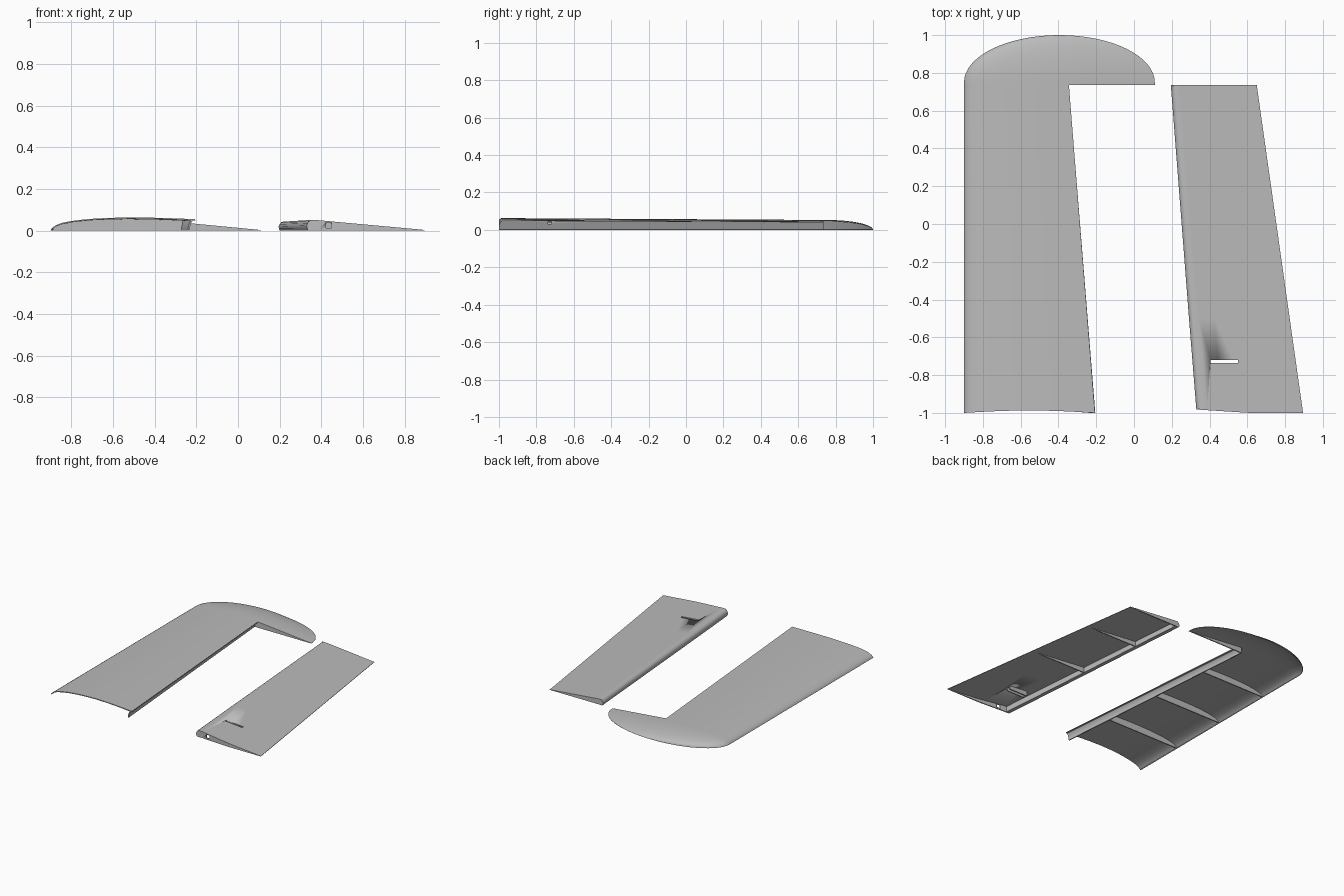
import bpy, bmesh, math

if "Cube" in bpy.data.objects:
    bpy.data.objects.remove(bpy.data.objects["Cube"])

grey = bpy.data.materials.new("plain_grey")
grey.diffuse_color = (0.5, 0.5, 0.5, 1)
grey.use_nodes = True
grey.node_tree.nodes["Principled BSDF"].inputs["Base Color"].default_value = grey.diffuse_color

SKIN = 0.006          # skin thickness
Y0, Y1 = -1.0, 0.735  # span of the straight panels
FOIL = [(0, 0), (.004, .16), (.012, .3), (.025, .45), (.045, .59), (.08, .73), (.12, .83),
        (.17, .915), (.23, .97), (.3, 1), (.38, .985), (.46, .94), (.55, .87), (1, .05)]


def lerp(a, b, y):
    return a + (b - a) * (y - Y0) / (Y1 - Y0)


def foil(t):
    for (a, p), (b, q) in zip(FOIL, FOIL[1:]):
        if t <= b:
            return p + (q - p) * (t - a) / (b - a)
    return FOIL[-1][1]


def height(y):
    return lerp(.063, .053, y)


def finish(name, bm, angle=35):
    bmesh.ops.recalc_face_normals(bm, faces=bm.faces)
    me = bpy.data.meshes.new(name)
    bm.to_mesh(me)
    bm.free()
    ob = bpy.data.objects.new(name, me)
    bpy.context.collection.objects.link(ob)
    me.materials.append(grey)
    bpy.ops.object.select_all(action='DESELECT')
    ob.select_set(True)
    bpy.context.view_layer.objects.active = ob
    bpy.ops.object.shade_smooth_by_angle(angle=math.radians(angle))
    return ob


def loft(name, sections):
    """Hollow shell from (outer, inner) point lists, one pair per span station."""
    bm = bmesh.new()
    rings = [[bm.verts.new(p) for p in o + i[::-1]] for o, i in sections]
    n = len(rings[0])
    for r, s in zip(rings, rings[1:]):
        for k in range(n):
            bm.faces.new((r[k], r[(k + 1) % n], s[(k + 1) % n], s[k]))
    for r in (rings[0], rings[-1]):
        for k in range(n // 2 - 1):
            bm.faces.new((r[k], r[k + 1], r[n - 2 - k], r[n - 1 - k]))
    return finish(name, bm)


def rib(name, y, a, b, top, thick=.008, bow=lambda x: 0, steps=14):
    """Upright plate along x whose upper edge follows the skin."""
    bm = bmesh.new()
    cols = []
    for k in range(steps + 1):
        x = a + (b - a) * k / steps
        z = max(top(x) - SKIN * .5, .002)
        ya = y + bow(x)
        cols.append([bm.verts.new(p) for p in
                     ((x, ya, .0005), (x, ya, z), (x, ya + thick, z), (x, ya + thick, .0005))])
    for c, d in zip(cols, cols[1:]):
        for k in range(4):
            bm.faces.new((c[k], c[(k + 1) % 4], d[(k + 1) % 4], d[k]))
    bm.faces.new(cols[0])
    bm.faces.new(cols[-1])
    return finish(name, bm)


def cut(target, name, lo, hi):
    """Cut a box-shaped opening."""
    bm = bmesh.new()
    bmesh.ops.create_cube(bm, size=1)
    for v in bm.verts:
        v.co = [(l + h) / 2 + c * (h - l) for l, h, c in zip(lo, hi, v.co)]
    box = finish(name, bm)
    box.hide_render = True
    box.hide_set(True)
    mod = target.modifiers.new(name, 'BOOLEAN')
    mod.operation = 'DIFFERENCE'
    mod.solver = 'EXACT'
    mod.object = box
    target.select_set(True)
    bpy.context.view_layer.objects.active = target
    bpy.ops.object.modifier_apply(modifier=name)


# ---- fixed panel: skin with a concave hinge web ----
LE = -.9


def hinge_x(y):
    return lerp(-.205, -.345, y)


def chord(y):
    return lerp(1.26, 1.01, y)


def panel_top(y):
    return lambda x: height(y) * foil((x - LE) / chord(y))


def panel_section(y):
    bow = .013 if y == Y0 else 0
    xh, h = hinge_x(y), height(y)
    outer, inner = [], []
    for t, f in FOIL[:-1]:
        x = LE + t * chord(y)
        yy = y + bow * math.sin(math.pi * t / .55)
        outer.append((x, yy, h * f))
        inner.append((min(max(x, LE + .004), xh - .022), yy, max(h * f - SKIN, 0)))
    zt = h * .87 - SKIN
    # lip, then the cove running down to the base
    for dx, k in ((0, 1), (.012, .99), (.021, .7), (.026, .35), (.027, 0)):
        outer.append((xh - dx, y, zt * k))
        inner.append((xh - max(dx + .008, .022), y, zt * min(k, .98)))
    return outer, inner


loft("fixed_panel", [panel_section(y) for y in (Y0, -.5, 0, .4, Y1)])
for i, y in enumerate((-.6, -.13, .35)):
    rib(f"panel_rib_{i + 1}", y, LE + .012, hinge_x(y) - .028, panel_top(y))


# ---- rounded tip that wraps behind the hinge line ----
def tip_section(y, s):
    c, h = 1.01 * s, .053 * s
    x0 = -.395 - c / 2
    ts = [t for t, f in FOIL[:-1]] + [.65, .75, .85, .93, 1]
    outer = [(x0 + t * c, y, h * foil(t)) for t in ts]
    inner = [(x0 + max(t, .004) * c, y, max(h * foil(t) - SKIN, 0)) for t in ts]
    return outer, inner


tip = [tip_section(Y1, 1)]
for k in range(17):
    a = math.radians(89.2 * k / 16)
    tip.append(tip_section(.75 + .25 * math.sin(a), math.cos(a)))
loft("rounded_tip", tip)
rib("tip_inner_wall", Y1, hinge_x(Y1) - .03, .108, panel_top(Y1))


# ---- moving surface: rounded nose, tapering skin ----
def nose_x(y):
    return lerp(.33, .195, y)


def flap_chord(y):
    return lerp(.565, .455, y)


def flap_top(y):
    return lambda x: height(y) * foil(.55 + .45 * (x - nose_x(y)) / flap_chord(y))


def end_bow(x):
    return .018 * max(0, 1 - (x - .33) / .28)


def flap_section(y):
    x0, c, k = nose_x(y), flap_chord(y), height(y) / .063
    bow = end_bow if y == Y0 else (lambda x: 0)
    outer, inner = [], []
    for dx, z, zi in ((.006, 0, 0), (.001, .012, .011), (0, .024, .022),
                      (.004, .036, .031), (.011, .045, .038), (.022, .051, .043)):
        outer.append((x0 + dx, y + bow(x0 + dx), z * k))
        inner.append((x0 + .036, y + bow(x0 + .036), zi * k))
    for u in (.1, .25, .4, .55, .7, .85, 1):
        x = x0 + u * c
        z = flap_top(y)(x)
        outer.append((x, y + bow(x), z))
        inner.append((x, y + bow(x), max(z - SKIN, 0)))
    return outer, inner


flap = loft("moving_surface", [flap_section(y) for y in (Y0, -.5, 0, .4, Y1)])
cut(flap, "slot_cutter", (.405, -.737, -.05), (.55, -.72, .1))

# end plates, the front one with a small opening
cap = rib("front_end_plate", Y0, .345, .89, flap_top(Y0), bow=end_bow)
cut(cap, "opening_cutter", (.422, -1.05, .012), (.448, -.95, .038))
rib("rear_end_plate", Y1 - .008, nose_x(Y1) + .012, .645, flap_top(Y1))

# inner ribs and the walls beside the slot
for i, y in enumerate((-.2, .32)):
    rib(f"flap_rib_{i + 1}", y, nose_x(y) + .034, nose_x(y) + flap_chord(y) * .9, flap_top(y))
for side, y in (("front", -.748), ("rear", -.718)):
    rib(f"slot_wall_{side}", y, .4, .555, flap_top(y))
